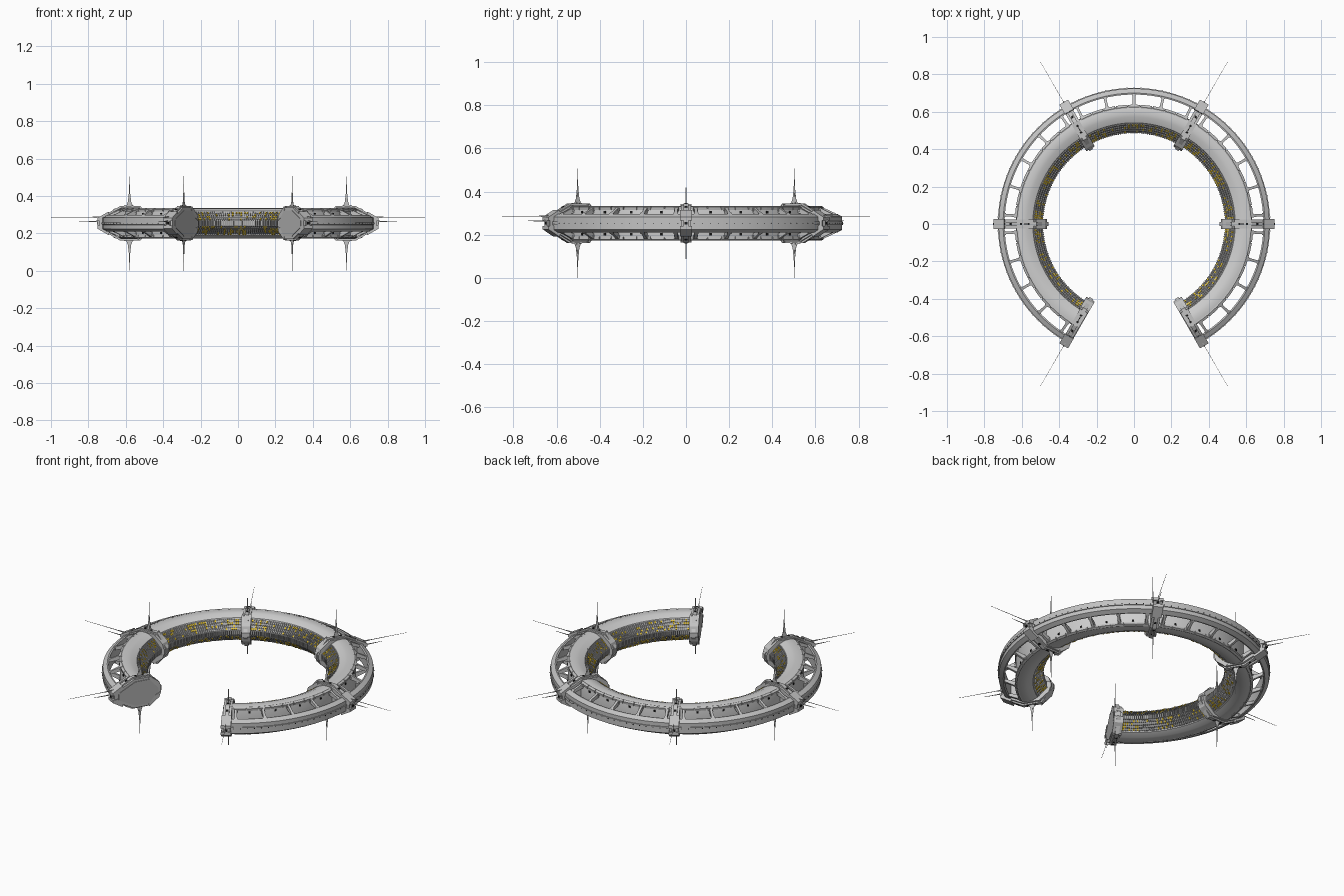
import bpy, bmesh, random
from math import sin, cos, radians
from mathutils import Vector

random.seed(4)
cube = bpy.data.objects.get("Cube")
if cube:
    bpy.data.objects.remove(cube, do_unlink=True)

MID = 0.2535                               # height of the ring's mid plane
COLLARS = [-60, 0, 60, 120, 180, 240]
BAYS = COLLARS[:-1]


def material(name, r, g, b):
    m = bpy.data.materials.new(name)
    m.use_nodes = True
    m.diffuse_color = (r, g, b, 1)
    m.node_tree.nodes["Principled BSDF"].inputs["Base Color"].default_value = (r, g, b, 1)
    return m


HULL = material("light grey hull", 0.62, 0.62, 0.62)
FRAME = material("pale grey frame", 0.54, 0.54, 0.54)
RIB = material("mid grey", 0.48, 0.48, 0.48)
DARK = material("recess grey", 0.36, 0.36, 0.36)
GOLD = material("gold window", 0.78, 0.53, 0.02)
BLACK = material("black port", 0.01, 0.01, 0.01)


def place(r, z, deg, t=0.0):
    """Point at radius r and height z above mid plane, shifted t along the tangent."""
    c, s = cos(radians(deg)), sin(radians(deg))
    return Vector((r * c - t * s, r * s + t * c, MID + z))


def mirror(half):
    """Close a half profile by reflecting it below the mid plane."""
    return half + [(r, -z) for r, z in reversed(half)]


def flip(profile):
    return [(r, -z) for r, z in profile]


def loft(bm, loops):
    rings = [[bm.verts.new(p) for p in loop] for loop in loops]
    n = len(rings[0])
    for a, b in zip(rings, rings[1:]):
        for i in range(n):
            j = (i + 1) % n
            bm.faces.new((a[i], a[j], b[j], b[i]))
    bm.faces.new(rings[0])
    bm.faces.new(rings[-1])


def prism(bm, profile, deg, width, shift=0.0):
    loft(bm, [[place(r, z, deg, shift + k * width / 2) for r, z in profile]
              for k in (-1, 1)])


def pair(bm, profile, deg, width):
    """A prism above the mid plane and its reflection below."""
    prism(bm, profile, deg, width)
    prism(bm, flip(profile), deg, width)


def sweep(bm, profile, a0=-60, a1=240, step=2.5):
    n = max(1, round((a1 - a0) / step))
    loft(bm, [[place(r, z, a0 + (a1 - a0) * i / n) for r, z in profile]
              for i in range(n + 1)])


def slab(a, b, depth):
    """Profile of a plate running from a to b, raised by depth to its left."""
    a, b = Vector(a), Vector(b)
    d = (b - a).normalized()
    o = Vector((-d.y, d.x)) * depth
    return [tuple(a), tuple(b), tuple(b + o), tuple(a + o)]


def finish(bm, name, mat, smooth=False):
    bmesh.ops.recalc_face_normals(bm, faces=bm.faces)
    for f in bm.faces:
        f.smooth = smooth
    me = bpy.data.meshes.new(name)
    bm.to_mesh(me)
    bm.free()
    me.materials.append(mat)
    if smooth:
        me.set_sharp_from_angle(angle=radians(18))
    ob = bpy.data.objects.new(name, me)
    bpy.context.collection.objects.link(ob)
    return ob


# Main habitat tube, with a darker inner wall
bm = bmesh.new()
sweep(bm, mirror([(0.492, 0.012), (0.538, 0.058), (0.541, 0.065), (0.572, 0.079),
                  (0.59, 0.081), (0.61, 0.081), (0.628, 0.077), (0.632, 0.06)]))
hull = finish(bm, "habitat_tube", HULL, True)
hull.data.materials.append(DARK)
for p in hull.data.polygons:
    c = p.center
    if (c.x ** 2 + c.y ** 2) ** 0.5 < 0.525:
        p.material_index = 1

# Inner wall: upright ribs
bm = bmesh.new()
rib = mirror([(0.484, 0.014), (0.536, 0.064), (0.545, 0.058), (0.5, 0.01)])
for bay in BAYS:
    for i in range(45):
        prism(bm, rib, bay + 3 + i * 54 / 44, 0.0035)
finish(bm, "inner_wall_ribs", RIB)

# Inner wall: lengthwise rails
bm = bmesh.new()
for k in range(5):
    r, z = 0.49 + 0.011 * k, 0.012 + 0.0112 * k
    rail = [(r - 0.003, z), (r - 0.002, z + 0.002), (r + 0.006, z + 0.002), (r + 0.006, z)]
    sweep(bm, rail)
    sweep(bm, flip(rail))
finish(bm, "inner_wall_rails", RIB)

# Lit windows in clusters between the ribs, on both slopes
bm = bmesh.new()
for bay in BAYS:
    for i in range(44):
        chance = 0.38 if i // 9 % 2 == 0 else 0.15
        for row in range(4):
            r, z = 0.4925 + 0.011 * row, 0.0155 + 0.0112 * row
            pane = slab((r, z), (r + 0.0085, z + 0.0085), 0.006)
            for prof in (pane, flip(pane)):
                if random.random() < chance:
                    prism(bm, prof, bay + 3 + (i + 0.5) * 54 / 44, 0.0075)
finish(bm, "lit_windows", GOLD)

# Outer rim, with a raised middle band
bm = bmesh.new()
sweep(bm, mirror([(0.692, 0.042), (0.70, 0.044), (0.724, 0.030)]))
sweep(bm, mirror([(0.715, 0.009), (0.728, 0.007)]))
finish(bm, "outer_rim", FRAME, True)

# Edge strips on the tube, where the struts begin
bm = bmesh.new()
strip = [(0.62, 0.079), (0.626, 0.081), (0.638, 0.075), (0.636, 0.062), (0.62, 0.062)]
for bay in BAYS:
    for i in range(9):
        a = bay + 3 + i * 6
        for prof in (strip, flip(strip)):
            sweep(bm, prof, a + 0.2, a + 5.8)
finish(bm, "tube_edge_strips", FRAME)

# Sloping struts between tube and rim, slightly thicker at their feet
bm = bmesh.new()
strut = [(0.625, 0.078), (0.70, 0.042), (0.70, 0.026), (0.625, 0.05)]
foot = [(0.63, 0.077), (0.642, 0.071), (0.64, 0.055), (0.63, 0.058)]
toe = [(0.687, 0.049), (0.698, 0.043), (0.698, 0.028), (0.688, 0.034)]
for bay in BAYS:
    for a in (4, 17, 30, 43, 56):
        for prof, w in ((strut, 0.014), (foot, 0.021), (toe, 0.021)):
            pair(bm, prof, bay + a, w)
finish(bm, "rim_struts", FRAME)

# Small ports along the tube's outer wall and the rim
bm = bmesh.new()
port = [(0.63, 0.046), (0.636, 0.046), (0.636, 0.056), (0.63, 0.056)]
for bay in BAYS:
    for a in (10.5, 23.5, 36.5, 49.5):
        pair(bm, port, bay + a, 0.011)
    for i in range(19):
        prism(bm, mirror([(0.725, 0.002), (0.7295, 0.002)]), bay + 3 + i * 3, 0.005)
finish(bm, "outer_ports", BLACK)

# Collars: block, raised centre band, inner and outer clamps, tapering outwards
bm = bmesh.new()
block = mirror([(0.464, 0.012), (0.525, 0.084), (0.625, 0.084), (0.74, 0.024)])
band = mirror([(0.457, 0.014), (0.522, 0.092), (0.63, 0.092), (0.75, 0.024)])
clamp = [(0.69, 0.05), (0.694, 0.062), (0.752, 0.028), (0.752, 0.012), (0.72, 0.012)]
inner_clamp = [(0.466, 0.014), (0.476, 0.044), (0.535, 0.09), (0.54, 0.075), (0.5, 0.03)]
for a in COLLARS:
    prism(bm, block, a, 0.046)
    prism(bm, band, a, 0.022)
    pair(bm, clamp, a, 0.054)
    pair(bm, inner_clamp, a, 0.052)
finish(bm, "collars", FRAME)

# Ports on the collars
bm = bmesh.new()
for a in COLLARS:
    for r, z, drop in ((0.56, 0.0915, 0), (0.60, 0.0915, 0),
                       (0.655, 0.0775, 0.0057), (0.69, 0.0577, 0.0057)):
        pair(bm, slab((r, z), (r + 0.01, z - drop), 0.003), a, 0.012)
    prism(bm, mirror([(0.748, 0.006), (0.754, 0.006)]), a, 0.012)
finish(bm, "collar_ports", BLACK)

# Bulkheads closing the two open ends
bm = bmesh.new()
bulkhead = mirror([(0.482, 0.01), (0.534, 0.07), (0.618, 0.07), (0.715, 0.02)])
for a, side in ((-60, -1), (240, 1)):
    prism(bm, bulkhead, a, 0.008, side * 0.022)
finish(bm, "end_bulkheads", RIB)

# Antennas: upright blades above and below, needles pointing outwards
bm = bmesh.new()
blade = [(0.56, 0.085), (0.60, 0.085), (0.589, 0.115), (0.583, 0.165),
         (0.5798, 0.2535), (0.5788, 0.2535), (0.577, 0.165), (0.571, 0.115)]
fin = [(0.574, 0.085), (0.586, 0.085), (0.581, 0.165), (0.579, 0.165)]
low_needle = [(0.73, 0.006), (0.73, 0.016), (0.78, 0.0125), (0.85, 0.0115), (0.85, 0.0105)]
long_needle = [(0.73, 0.026), (0.73, 0.038), (0.79, 0.0345), (1.0, 0.0335),
               (1.0, 0.0325), (0.79, 0.0315)]
for a in COLLARS:
    pair(bm, blade, a, 0.0015)
    pair(bm, fin, a, 0.005)
    prism(bm, low_needle, a, 0.002)
    prism(bm, long_needle, a, 0.0015)
finish(bm, "antennas", FRAME)
